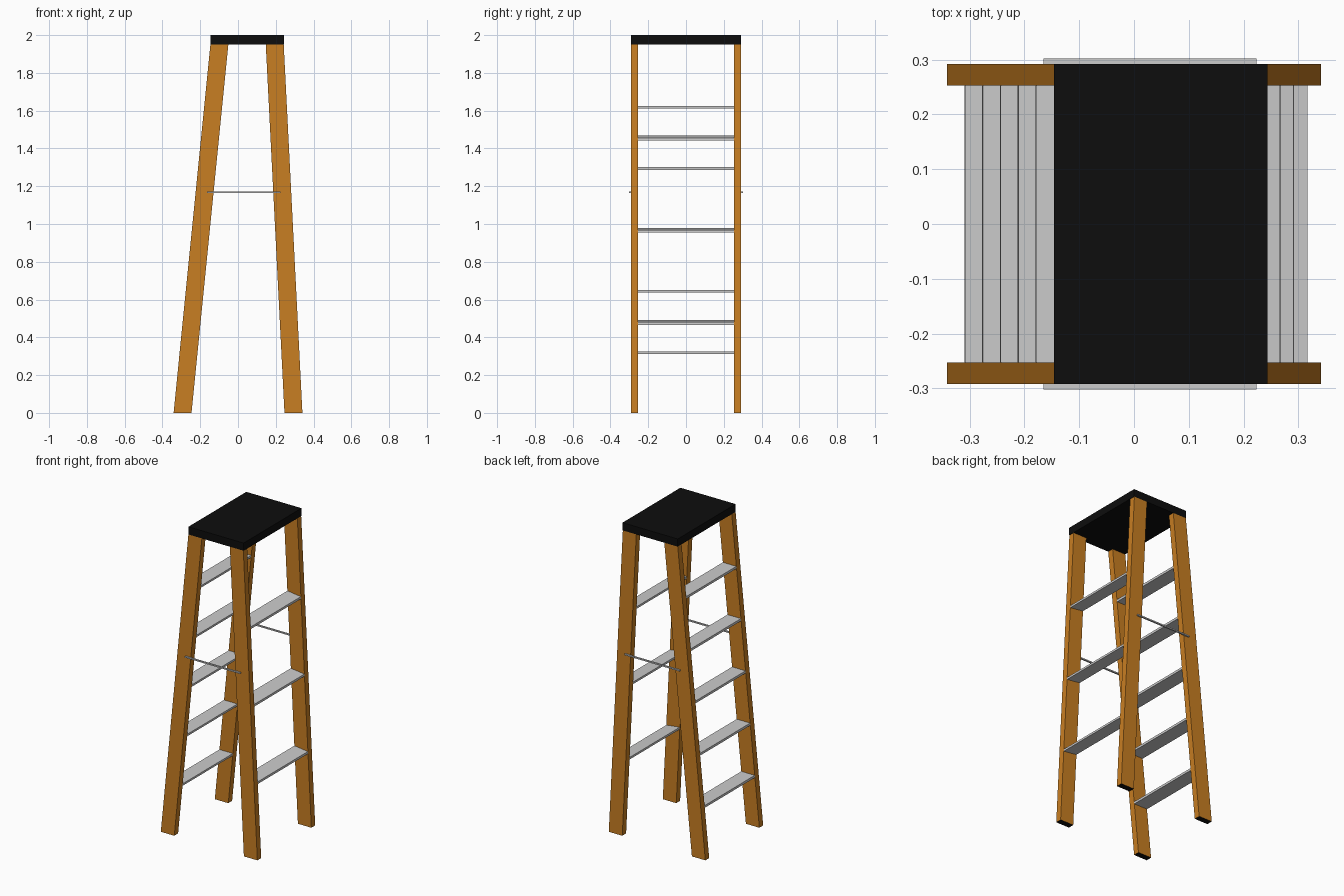
import bpy

if "Cube" in bpy.data.objects:
    bpy.data.objects.remove(bpy.data.objects["Cube"])


def material(name, rgb):
    m = bpy.data.materials.new(name)
    m.diffuse_color = (*rgb, 1)
    m.use_nodes = True
    m.node_tree.nodes["Principled BSDF"].inputs["Base Color"].default_value = m.diffuse_color
    return m


wood = material("orange_wood", (0.58, 0.21, 0.016))
black = material("black_rubber", (0.004, 0.004, 0.004))


def prism(name, profile, y0, y1, mats=()):
    """Extrude a four-point xz profile from y0 to y1."""
    verts = [(x, y, z) for y in (y0, y1) for x, z in profile]
    faces = [(0, 1, 2, 3), (7, 6, 5, 4)]
    faces += [(i, i + 4, (i + 1) % 4 + 4, (i + 1) % 4) for i in range(4)]
    me = bpy.data.meshes.new(name)
    me.from_pydata(verts, [], faces)
    for m in mats:
        me.materials.append(m)
    ob = bpy.data.objects.new(name, me)
    bpy.context.collection.objects.link(ob)
    return ob


def box(x0, x1, z0, z1):
    return [(x0, z0), (x1, z0), (x1, z1), (x0, z1)]


CAP_Z = 1.951
LEG_W = 0.095
LEG_IN, LEG_OUT = 0.253, 0.292


def left_x(z):
    return -0.341 + 0.195 * z / CAP_Z


def right_x(z):
    return 0.341 - 0.099 * z / CAP_Z


# Top platform
prism("top_platform", box(-0.146, 0.244, CAP_Z, 2.0), -LEG_OUT, LEG_OUT, [black])

# Four sloping legs with black undersides, and the two spreader bars
for side, s in (("front", -1), ("back", 1)):
    y0, y1 = sorted((s * LEG_IN, s * LEG_OUT))
    for end, x0, x1 in (("left", left_x(0), left_x(CAP_Z)),
                        ("right", right_x(0) - LEG_W, right_x(CAP_Z) - LEG_W)):
        profile = [(x0, 0), (x0 + LEG_W, 0), (x1 + LEG_W, CAP_Z), (x1, CAP_Z)]
        leg = prism(f"{side}_{end}_leg", profile, y0, y1, [wood, black])
        leg.data.polygons[2].material_index = 1
    y0, y1 = sorted((s * LEG_OUT, s * 0.302))
    prism(f"{side}_spreader_bar", box(-0.165, 0.224, 1.163, 1.171), y0, y1)

# Five level steps on the climbing side
T = 0.007
for i in range(5):
    z = 0.319 + 0.325 * i
    lo, hi = left_x(z - T), left_x(z + T)
    profile = [(lo, z - T), (lo + LEG_W, z - T), (hi + LEG_W, z + T), (hi, z + T)]
    prism(f"left_step_{i + 1}", profile, -LEG_IN, LEG_IN)

# Three slightly tilted steps on the support side
TILT = 0.006
for i in range(3):
    z = 0.479 + 0.488 * i
    lo, hi = right_x(z - T), right_x(z + T)
    profile = [(lo - LEG_W, z - T + TILT), (lo, z - T - TILT),
               (hi, z + T - TILT), (hi - LEG_W, z + T + TILT)]
    prism(f"right_step_{i + 1}", profile, -LEG_IN, LEG_IN)
